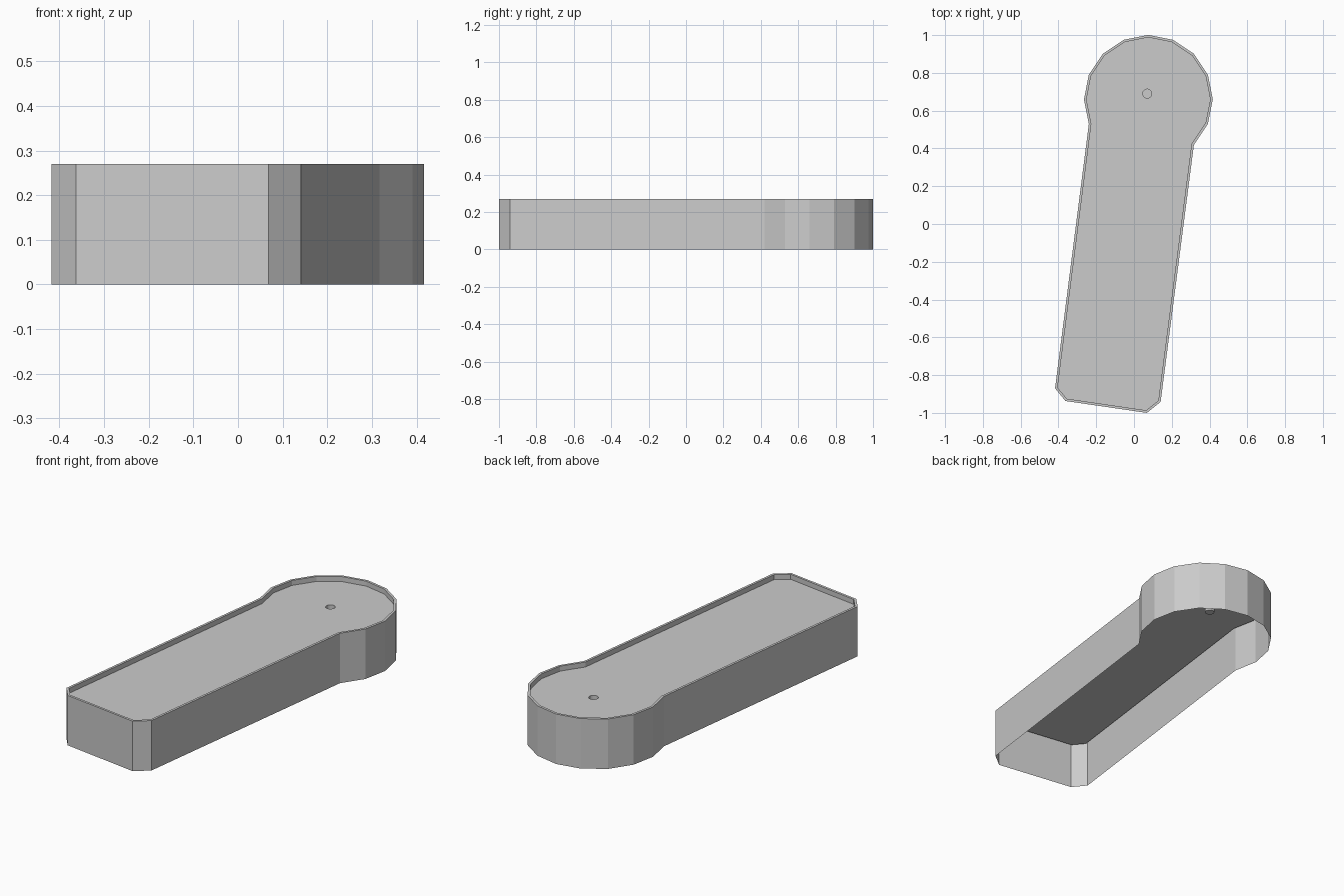
import bpy, bmesh
from math import sin, cos, radians, tau
from mathutils import Vector

if "Cube" in bpy.data.objects:
    bpy.data.objects.remove(bpy.data.objects["Cube"])

HEIGHT, FLOOR_Z, RIM = 0.27, 0.243, 0.013
CENTER, RADIUS = Vector((0.076, 0.66)), 0.341
DRAIN, DRAIN_R, DRAIN_Z = Vector((0.07, 0.69)), 0.024, 0.16


def inset(points, d):
    """Mitred inward offset of a counter-clockwise outline."""
    out = []
    for i, p in enumerate(points):
        a = (p - points[i - 1]).normalized()
        b = (points[(i + 1) % len(points)] - p).normalized()
        na, nb = Vector((-a.y, a.x)), Vector((-b.y, b.x))
        out.append(p + (na + nb) * d / (1 + na.dot(nb)))
    return out


def ring(bm, points, z):
    return [bm.verts.new((p.x, p.y, z)) for p in points]


def bridge(bm, a, b):
    n = len(a)
    for i in range(n):
        j = (i + 1) % n
        bm.faces.new((a[i], a[j], b[j], b[i]))


def loop_edges(bm, r):
    return [bm.edges.get((r[i - 1], r[i])) for i in range(len(r))]


def finish(bm, name):
    mesh = bpy.data.meshes.new(name)
    bm.to_mesh(mesh)
    bm.free()
    obj = bpy.data.objects.new(name, mesh)
    bpy.context.collection.objects.link(obj)


# Outline: chamfered straight end, then part of a 16-sided round end
outline = [Vector(p) for p in
           ((-0.418, -0.87), (-0.363, -0.937), (0.068, -1.0), (0.141, -0.942))]
for k in range(-2, 10):
    t = radians(22.5 * k)
    outline.append(CENTER + RADIUS * Vector((cos(t), sin(t))))

# Basin: outer wall, thin rim, inner lip and raised floor, open underneath
bm = bmesh.new()
inner = inset(outline, RIM)
levels = [ring(bm, outline, 0), ring(bm, outline, HEIGHT),
          ring(bm, inner, HEIGHT), ring(bm, inner, FLOOR_Z)]
for a, b in zip(levels, levels[1:]):
    bridge(bm, a, b)

# Drain: short closed pipe hanging below the floor
circle = [DRAIN + DRAIN_R * Vector((cos(tau * i / 16), sin(tau * i / 16))) for i in range(16)]
mouth, base = ring(bm, circle, FLOOR_Z), ring(bm, circle, DRAIN_Z)
bridge(bm, mouth, base)
bm.faces.new(base)

# Floor with the drain opening
fill = bmesh.ops.triangle_fill(bm, use_beauty=True, normal=(0, 0, 1),
                               edges=loop_edges(bm, levels[-1]) + loop_edges(bm, mouth))
floor = [f for f in fill["geom"] if isinstance(f, bmesh.types.BMFace)]
for f in floor:
    f.normal_update()
    if f.normal.z < 0:
        f.normal_flip()
bmesh.ops.dissolve_limit(bm, angle_limit=0.01, verts=[],
                         edges=list({e for f in floor for e in f.edges}))
finish(bm, "basin")
